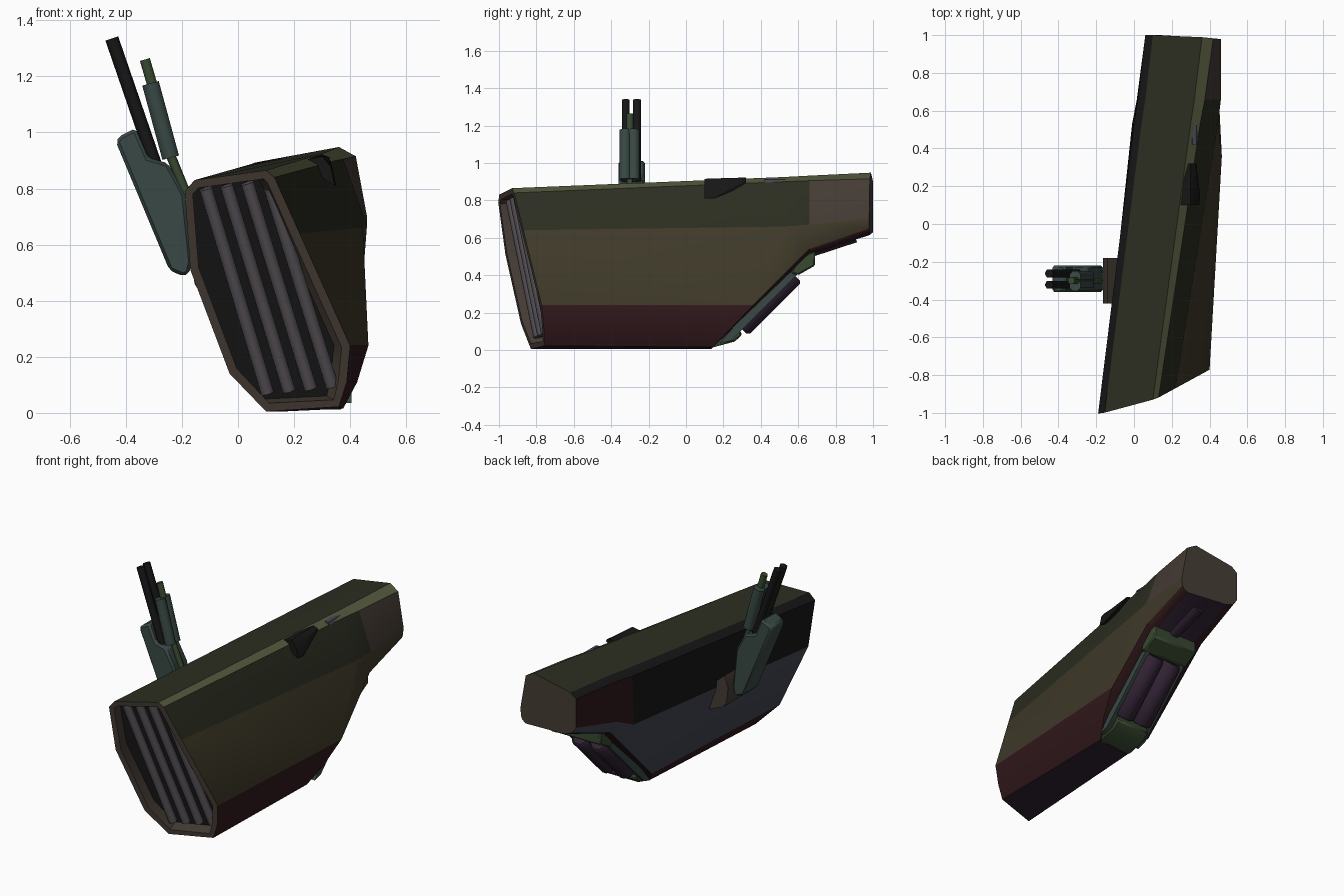
import bpy, bmesh, math
from mathutils import Vector

if "Cube" in bpy.data.objects:
    bpy.data.objects.remove(bpy.data.objects["Cube"])

COLOURS = {
    "black": (.008, .008, .008), "olive": (.085, .095, .045), "dark_olive": (.025, .027, .015),
    "brown": (.05, .042, .022), "maroon": (.03, .009, .011), "purple": (.03, .016, .034),
    "slate": (.055, .06, .085), "teal": (.04, .065, .058), "mauve": (.085, .075, .085),
    "green": (.04, .065, .03), "rust": (.06, .045, .035)}
MATS = {}
for key, c in COLOURS.items():
    MATS[key] = bpy.data.materials.new(key)
    MATS[key].diffuse_color = (*c, 1)


def finish(name, bm, colours, bevel=0.0, angle=35):
    bmesh.ops.recalc_face_normals(bm, faces=bm.faces)
    me = bpy.data.meshes.new(name)
    bm.to_mesh(me)
    bm.free()
    for c in colours:
        me.materials.append(MATS[c])
    ob = bpy.data.objects.new(name, me)
    bpy.context.collection.objects.link(ob)
    if bevel:
        mod = ob.modifiers.new("bevel", "BEVEL")
        mod.width = bevel
        mod.segments = 1
    bpy.ops.object.select_all(action="DESELECT")
    ob.select_set(True)
    bpy.context.view_layer.objects.active = ob
    bpy.ops.object.shade_smooth_by_angle(angle=math.radians(angle))
    return ob


def loft(rings):
    bm = bmesh.new()
    vs = [[bm.verts.new(p) for p in r] for r in rings]
    n = len(vs[0])
    strips = []
    for a, b in zip(vs, vs[1:]):
        for i in range(n):
            j = (i + 1) % n
            strips.append(bm.faces.new((a[i], a[j], b[j], b[i])))
    caps = bm.faces.new(vs[0]), bm.faces.new(vs[-1])
    bmesh.ops.recalc_face_normals(bm, faces=bm.faces)
    return bm, caps, strips


def rod(name, colour, p, q, r, sides=8, bevel=0.0):
    p, q = Vector(p), Vector(q)
    rot = (q - p).to_track_quat("Z", "Y")
    ang = [2 * math.pi * (i + 0.5) / sides for i in range(sides)]
    rings = [[c + rot @ Vector((r * math.cos(a), r * math.sin(a), 0)) for a in ang] for c in (p, q)]
    return finish(name, loft(rings)[0], [colour], bevel, 65)


def prism_xz(name, colour, pts, y0, y1, bevel=0.0):
    return finish(name, loft([[(x, y, z) for x, z in pts] for y in (y0, y1)])[0], [colour], bevel)


def prism_yz(name, colour, pts, x0, x1, bevel=0.0):
    return finish(name, loft([[(x, y, z) for y, z in pts] for x in (x0, x1)])[0], [colour], bevel)


def front_y(x, z):
    return -0.93 + 0.285 * (x - 0.1) - 0.117 * (z - 0.865)


# Main hull: four lofted sections, running clockwise from the top left corner
front = [(-.19, .79), (-.155, .83), (.1, .865), (.13, .84), (.22, .64), (.40, .24),
         (.388, .11), (.36, .022), (.1, .005), (-.03, .14), (-.17, .51)]
belly = [(0, .85), (.04, .885), (.30, .925), (.35, .9), (.445, .66), (.465, .24),
         (.425, .11), (.375, .015), (.16, .005), (.08, .10), (-.01, .55)]
step = [(.02, .86), (.06, .892), (.32, .932), (.375, .905), (.46, .67), (.45, .54),
        (.43, .52), (.39, .51), (.12, .51), (.06, .53), (.015, .61)]
tail = [(.06, .87), (.10, .90), (.36, .948), (.42, .915), (.46, .70), (.455, .65),
        (.445, .63), (.42, .615), (.14, .63), (.09, .65), (.06, .69)]
bm, caps, strips = loft([
    [(x, front_y(x, z), z) for x, z in front],
    [(x, 0.13 + min(0.95 * z, 0.4), z) for x, z in belly],
    [(x, 0.66, z) for x, z in step],
    [(x, 1.0 - 0.1 * max(0, x - 0.25), z) for x, z in tail]])
# Colour the hull panels
hull_colours = ["black", "dark_olive", "olive", "brown", "maroon", "purple", "slate", "mauve", "rust"]
panel = [0, 1, 2, 1, 3, 4, 4, 5, 4, 6, 4]
for i, f in enumerate(strips):
    f.material_index = panel[i % 11]
for i in (0, 10):
    strips[i].material_index = 0
for i in (25, 36 - 11 + 11):
    if i < len(strips):
        strips[i].material_index = 8
caps[1].material_index = 8
# Front rim and recessed intake
caps[0].material_index = 8
bmesh.ops.inset_region(bm, faces=[caps[0]], thickness=0.032)
bmesh.ops.inset_region(bm, faces=[caps[0]], thickness=0.006, depth=-0.08)
caps[0].material_index = 0
finish("hull", bm, hull_colours)

# Intake slats running along the slanted side
for i in range(4):
    x0, z0 = -0.115 + 0.074 * i, 0.80 + 0.01 * i
    x1, z1 = 0.105 + 0.077 * i, 0.07 + 0.008 * i
    if i == 3:
        x0, z0 = 0.115, 0.80
    rod("intake_slat_%d" % i, "mauve", (x0, front_y(x0, z0) + .045, z0),
        (x1, front_y(x1, z1) + .045, z1), 0.026, 6)

# Rear undercut: two sloping canisters, lower lip, step block, tail duct
for i, x in enumerate((.20, .325)):
    rod("rear_canister_%d" % i, "purple", (x, .29, .12), (x, .575, .405), .066, 8, bevel=.014)
prism_yz("rear_lower_lip", "green", [(.13, .01), (.26, .045), (.30, .08), (.27, .15), (.2, .12)],
         .14, .375, .008)
prism_yz("rear_step_block", "green", [(.56, .41), (.60, .40), (.67, .44), (.69, .45), (.69, .53), (.6, .5)],
         .11, .42, .008)
rod("tail_duct", "purple", (.27, .64, .535), (.27, .90, .62), .05, 8)
# Raised frames beside the canisters
for i, x in enumerate((.135, .39)):
    prism_yz("rear_frame_%d" % i, "teal", [(.18, .035), (.24, .05), (.64, .45), (.66, .52), (.5, .42)],
             x - .015, x + .015)

# Gun mount and housing on the left wall
prism_xz("gun_mount_plate", "rust", [(-.155, .46), (-.13, .42), (-.03, .38), (-.07, .56), (-.14, .62),
                                     (-.165, .55)], -.42, -.18)
prism_xz("gun_housing", "teal", [(-.435, .965), (-.425, .985), (-.365, 1.015), (-.32, .91), (-.25, .89),
                                 (-.19, .78), (-.165, .54), (-.175, .495), (-.2, .488), (-.245, .51)],
         -.36, -.22, .015)
# Twin long barrels
for i, y in enumerate((-.322, -.262)):
    rod("long_barrel_%d" % i, "black", (-.29, y, .87), (-.45, y, 1.335), .024, 6)
# Upper launcher tubes with tip and rear rod
for i, y in enumerate((-.325, -.28)):
    rod("launcher_tube_%d" % i, "teal", (-.24, y, .91), (-.312, y, 1.175), .033, 8)
rod("launcher_tip", "green", (-.30, -.30, 1.15), (-.332, -.30, 1.26), .02, 8)
rod("launcher_rod", "green", (-.18, -.30, .77), (-.245, -.30, .93), .017, 6)

# Tapering vent and thin strip on the top right shoulder
vent = [[(.23, .10, .90), (.30, .10, .915), (.33, .10, .88), (.345, .10, .81), (.28, .10, .85)],
        [(.23, .15, .90), (.30, .15, .917), (.335, .15, .88), (.35, .15, .81), (.28, .15, .85)],
        [(.28, .32, .90), (.30, .32, .922), (.325, .32, .912), (.33, .32, .90), (.30, .32, .88)]]
finish("shoulder_vent", loft(vent)[0], ["black"])
prism_xz("shoulder_strip", "slate", [(.30, .90), (.31, .915), (.33, .912), (.34, .895)], .42, .60)

for m in bpy.data.materials:
    if m.users and not m.is_grease_pencil:
        m.use_nodes = True
        m.node_tree.nodes["Principled BSDF"].inputs["Base Color"].default_value = m.diffuse_color
